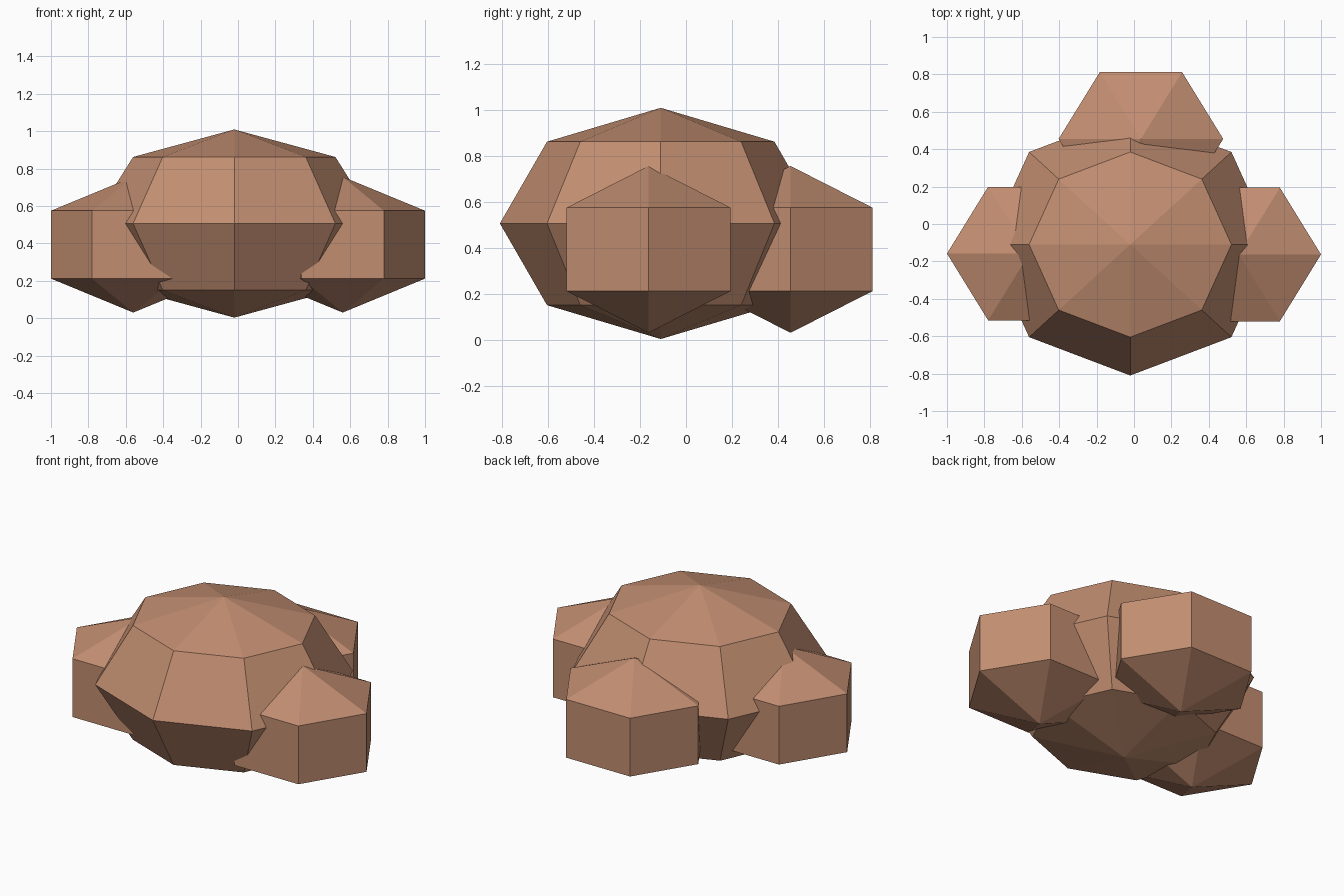
import bpy, bmesh
from math import pi, sin, cos

cube = bpy.data.objects.get("Cube")
if cube:
    bpy.data.objects.remove(cube)

clay = bpy.data.materials.new("clay_brown")
clay.use_nodes = True
colour = (0.54, 0.27, 0.165, 1)
clay.diffuse_color = colour
clay.node_tree.nodes["Principled BSDF"].inputs["Base Color"].default_value = colour


def boulder(name, centre, radii, sides, bands):
    """Faceted ellipsoid with a corner on the x axis and a point at each pole."""
    bm = bmesh.new()
    rx, ry, rz = radii
    rings = []
    for b in range(1, bands):
        t = pi * b / bands
        rings.append([bm.verts.new((rx * sin(t) * cos(2 * pi * s / sides),
                                    ry * sin(t) * sin(2 * pi * s / sides),
                                    rz * cos(t))) for s in range(sides)])
    top, bottom = bm.verts.new((0, 0, rz)), bm.verts.new((0, 0, -rz))
    for s in range(sides):
        n = (s + 1) % sides
        bm.faces.new((top, rings[0][s], rings[0][n]))
        bm.faces.new((bottom, rings[-1][n], rings[-1][s]))
        for upper, lower in zip(rings, rings[1:]):
            bm.faces.new((upper[s], lower[s], lower[n], upper[n]))
    mesh = bpy.data.meshes.new(name)
    bm.to_mesh(mesh)
    bm.free()
    mesh.materials.append(clay)
    obj = bpy.data.objects.new(name, mesh)
    obj.location = centre
    bpy.context.collection.objects.link(obj)
    return obj


# Large central boulder
boulder("main_boulder", (-0.02, -0.11, 0.506), (0.765, 0.7, 0.503), 8, 4)

# Three smaller boulders around it
small = (0.508, 0.476, 0.363)
for name, x, y in (("left_boulder", 0.56, -0.163),
                   ("right_boulder", -0.56, -0.158),
                   ("back_boulder", 0.037, 0.455)):
    boulder(name, (x, y, 0.393), small, 6, 3)
